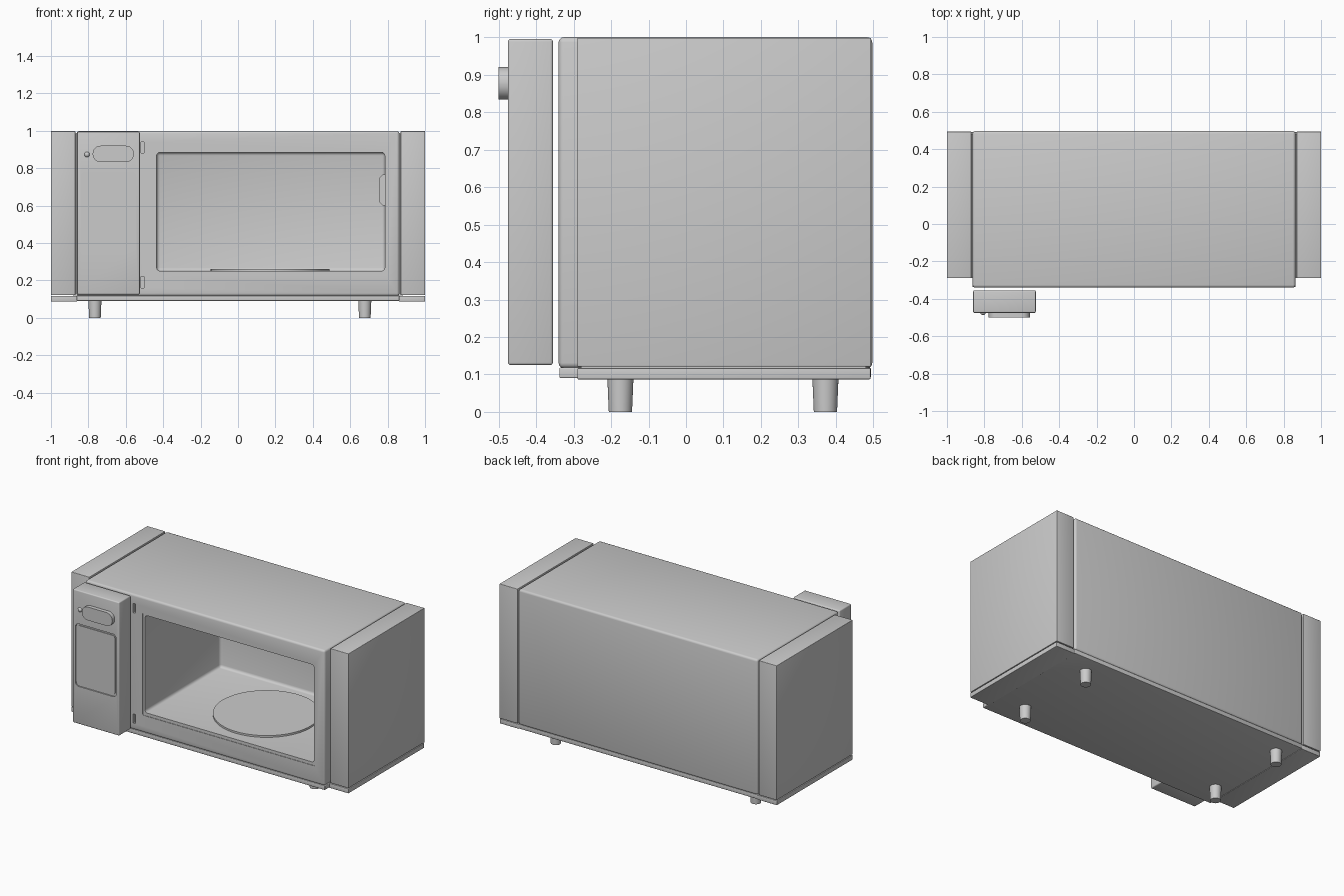
import bpy, bmesh
from math import radians
from mathutils import Matrix, Vector

cube = bpy.data.objects.get("Cube")
if cube:
    bpy.data.objects.remove(cube, do_unlink=True)

gray = bpy.data.materials.new("plain gray")
gray.use_nodes = True
color = (0.6, 0.6, 0.6, 1)
gray.diffuse_color = color
gray.node_tree.nodes["Principled BSDF"].inputs["Base Color"].default_value = color


def finish(bm, name):
    bmesh.ops.recalc_face_normals(bm, faces=bm.faces)
    mesh = bpy.data.meshes.new(name)
    bm.to_mesh(mesh)
    bm.free()
    mesh.materials.append(gray)
    obj = bpy.data.objects.new(name, mesh)
    bpy.context.collection.objects.link(obj)
    return obj


def box(name, x, y, z, radius=0, axis=None, segments=3):
    """Box from ranges; rounds every edge, or only those along one axis."""
    bm = bmesh.new()
    bmesh.ops.create_cube(bm, size=1)
    for v in bm.verts:
        v.co = Vector([(a + b) / 2 + c * (b - a) for c, (a, b) in zip(v.co, (x, y, z))])
    if radius:
        edges = [e for e in bm.edges if axis is None or
                 abs((e.verts[0].co - e.verts[1].co).normalized()[axis]) > 0.9]
        bmesh.ops.bevel(bm, geom=edges, offset=radius, segments=segments,
                        profile=0.5, affect='EDGES')
    return finish(bm, name)


def cylinder(name, center, bottom, top, height, sides=32):
    bm = bmesh.new()
    bmesh.ops.create_cone(bm, cap_ends=True, segments=sides, radius1=bottom,
                          radius2=top, depth=height,
                          matrix=Matrix.Translation(center))
    return finish(bm, name)


def cut(target, cutter):
    mod = target.modifiers.new("cut", 'BOOLEAN')
    mod.operation, mod.solver, mod.object = 'DIFFERENCE', 'EXACT', cutter
    bpy.context.view_layer.objects.active = target
    bpy.ops.object.modifier_apply(modifier=mod.name)
    bpy.data.objects.remove(cutter, do_unlink=True)


parts = []

# Oven body with the rounded cooking cavity
body = box("body", (-0.863, 0.863), (-0.34, 0.497), (0.117, 1.0), 0.014)
cut(body, box("rim_cutter", (-0.45, 0.795), (-0.4, -0.337), (0.23, 0.9), 0.01, 1))
cut(body, box("cavity_cutter", (-0.435, 0.785), (-0.5, 0.44), (0.25, 0.885), 0.018))
# Hinge slots beside the opening
for low in (0.16, 0.88):
    cut(body, box("slot_cutter", (-0.518, -0.503), (-0.4, -0.32), (low, low + 0.06)))
parts.append(body)

# Base tray
parts.append(box("base_tray", (-0.863, 0.863), (-0.338, 0.493), (0.09, 0.119), 0.004))

# Side panels and their base strips
for side, s in (("right", -1), ("left", 1)):
    span = sorted((s * 0.87, s * 1.0))
    parts.append(box(side + "_side_panel", span, (-0.29, 0.494), (0.121, 0.998), 0.003))
    parts.append(box(side + "_panel_filler", sorted((s * 0.85, s * 0.88)),
                     (-0.28, 0.48), (0.1, 0.985)))
    parts.append(box(side + "_base_strip", sorted((s * 0.86, s * 1.0)),
                     (-0.29, 0.492), (0.087, 0.117), 0.003))

# Turntable and lamp cover inside the cavity
parts.append(cylinder("turntable", (0.172, 0.05, 0.255), 0.318, 0.318, 0.014, 64))
parts.append(box("lamp_cover", (0.755, 0.82), (-0.03, 0.14), (0.6, 0.765), 0.018, 1, 1))

# Control panel standing in front of the body
panel = box("control_panel", (-0.86, -0.525), (-0.475, -0.355), (0.125, 0.995), 0.007)
cut(panel, box("keypad_cutter", (-0.84, -0.547), (-0.6, -0.467), (0.37, 0.778), 0.022, 1, 4))
parts.append(panel)
parts.append(box("keypad", (-0.829, -0.558), (-0.472, -0.46), (0.38, 0.767), 0.015, 1, 4))
parts.append(box("pill_button", (-0.777, -0.557), (-0.5, -0.465), (0.833, 0.92), 0.042, 1, 8))

# Small indicator dome
bm = bmesh.new()
bmesh.ops.create_uvsphere(bm, u_segments=16, v_segments=10, radius=0.015,
                          matrix=Matrix.Translation((-0.807, -0.472, 0.873)))
parts.append(finish(bm, "indicator"))

# Tapered feet
for side, x in (("right", -0.765), ("left", 0.678)):
    for end, y in (("front", -0.175), ("back", 0.372)):
        parts.append(cylinder(f"{end}_{side}_foot", (x, y, 0.047), 0.031, 0.035, 0.094))

# Smooth rounded edges, keep the rest crisp
bpy.ops.object.select_all(action='DESELECT')
for obj in parts:
    obj.select_set(True)
bpy.context.view_layer.objects.active = body
bpy.ops.object.shade_smooth_by_angle(angle=radians(35))
